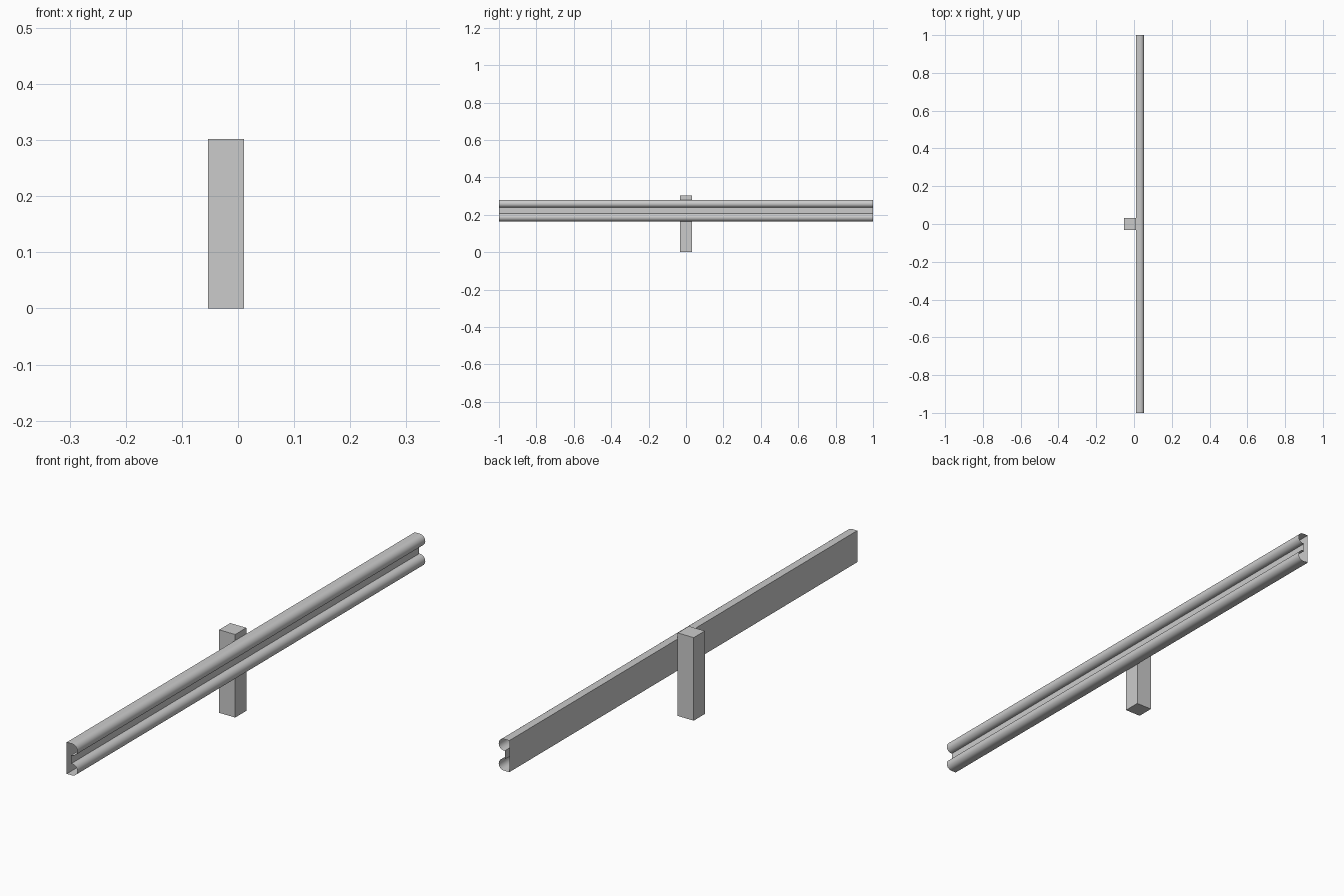
import bpy, bmesh, math

old = bpy.data.objects.get("Cube")
if old:
    bpy.data.objects.remove(old, do_unlink=True)

# Single galvanised grey
grey = bpy.data.materials.new("light_grey")
grey.use_nodes = True
color = (0.6, 0.6, 0.6, 1)
grey.diffuse_color = color
grey.node_tree.nodes["Principled BSDF"].inputs["Base Color"].default_value = color

BACK, TIP = 0.011, 0.0535       # rail depth range in x
MID, HALF = 0.2225, 0.0575      # rail centre height and half height
RADIUS = 0.021                  # radius of the rounded ridges
STEPS = 12


def add_object(name, bm):
    bmesh.ops.recalc_face_normals(bm, faces=bm.faces)
    mesh = bpy.data.meshes.new(name)
    bm.to_mesh(mesh)
    bm.free()
    mesh.materials.append(grey)
    obj = bpy.data.objects.new(name, mesh)
    bpy.context.collection.objects.link(obj)
    return obj


# Square post
bm = bmesh.new()
bmesh.ops.create_cube(bm, size=1)
for v in bm.verts:
    v.co.x = BACK if v.co.x > 0 else -TIP
    v.co.y *= 0.064
    v.co.z = 0.302 if v.co.z > 0 else 0
add_object("post", bm)

# Rail profile: flat back, two rounded ridges and a groove between them
upper = [(BACK, HALF)]
for i in range(STEPS + 1):
    a = math.pi / 2 - math.pi * i / STEPS
    upper.append((TIP - RADIUS + RADIUS * math.cos(a),
                  HALF - RADIUS + RADIUS * math.sin(a)))
upper.append((0.029, 0.0155))
profile = upper + [(x, -z) for x, z in reversed(upper)]

# Rail: hollow shell along y with open ends
bm = bmesh.new()
rings = [[bm.verts.new((x, y, MID + z)) for x, z in profile] for y in (-1, 1)]
n = len(profile)
for i in range(n):
    j = (i + 1) % n
    bm.faces.new((rings[0][i], rings[0][j], rings[1][j], rings[1][i]))
rail = add_object("rail", bm)

# Smooth ridges, crisp corners
bpy.ops.object.select_all(action='DESELECT')
rail.select_set(True)
bpy.context.view_layer.objects.active = rail
bpy.ops.object.shade_smooth_by_angle(angle=math.radians(35))
